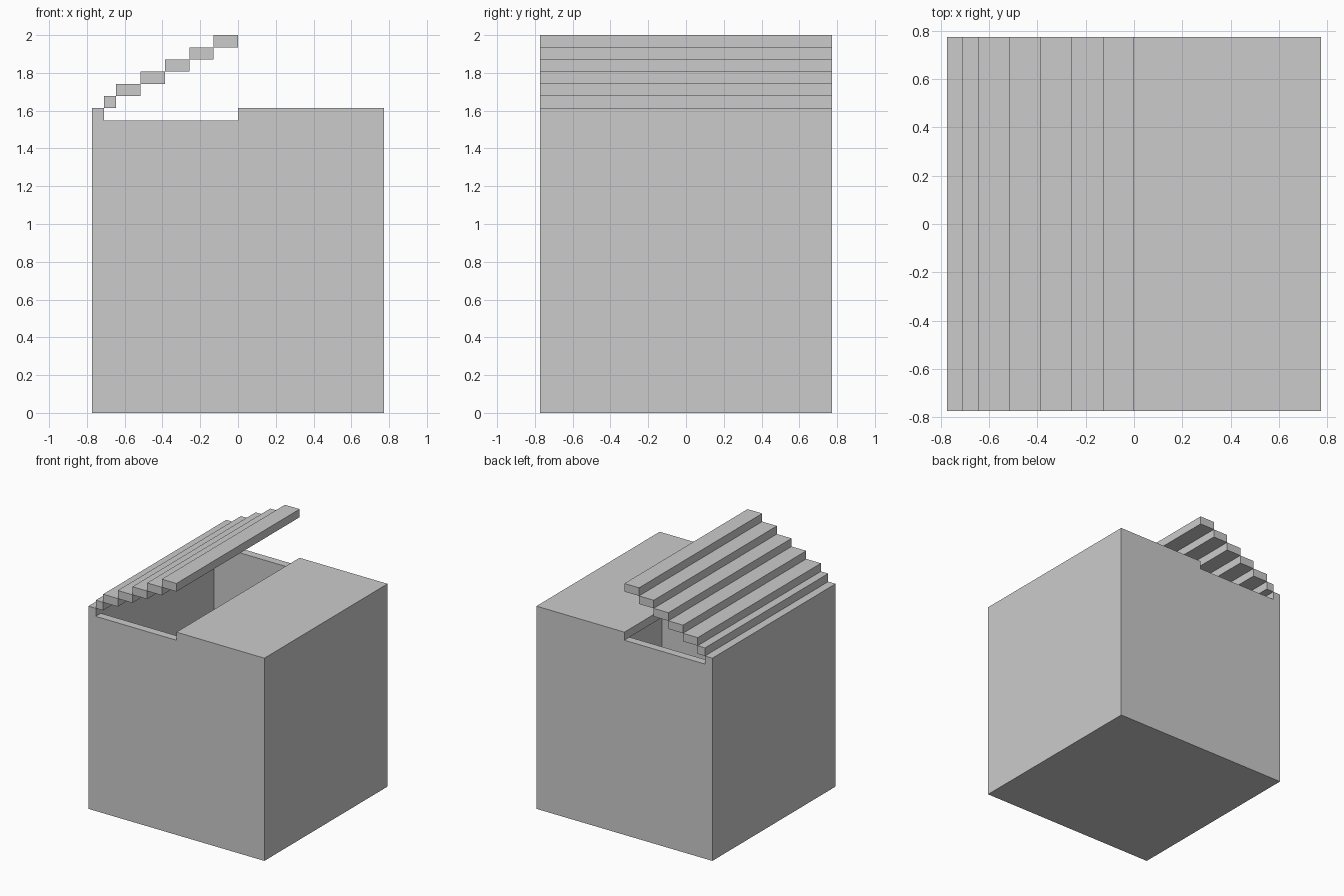
import bpy
import bmesh

if "Cube" in bpy.data.objects:
    bpy.data.objects.remove(bpy.data.objects["Cube"])

U = 2 / 31  # one block unit; the model is 31 units tall and 24 wide


def prism(name, profile, half_depth):
    """Extrude an x-z outline (in units) along y, centred on y = 0."""
    bm = bmesh.new()
    verts = [bm.verts.new((x * U, -half_depth * U, z * U)) for x, z in profile]
    face = bm.faces.new(verts)
    new = bmesh.ops.extrude_face_region(bm, geom=[face])["geom"]
    bmesh.ops.translate(bm, vec=(0, 2 * half_depth * U, 0),
                        verts=[v for v in new if isinstance(v, bmesh.types.BMVert)])
    bmesh.ops.recalc_face_normals(bm, faces=bm.faces)
    mesh = bpy.data.meshes.new(name)
    bm.to_mesh(mesh)
    bm.free()
    obj = bpy.data.objects.new(name, mesh)
    bpy.context.collection.objects.link(obj)
    return obj


def rect(x0, x1, z0, z1):
    return [(x0, z0), (x1, z0), (x1, z1), (x0, z1)]


def cut(target, cutter):
    mod = target.modifiers.new(cutter.name, "BOOLEAN")
    mod.operation = "DIFFERENCE"
    mod.solver = "EXACT"
    mod.object = cutter
    cutter.hide_render = True
    cutter.hide_viewport = True
    cutter.display_type = "WIRE"


# Box body: left half of the top is notched away across the full depth
body = prism("box_body", [(-12, 0), (12, 0), (12, 25), (0, 25),
                          (0, 24), (-11, 24), (-11, 25), (-12, 25)], 12)

# Hollow inside with one-unit walls, open under the raised lid
cavity = prism("cavity_cutter", [(-11, 1), (11, 1), (11, 24), (0, 24),
                                 (0, 26), (-11, 26)], 11)
cut(body, cavity)

# Raised lid: stepped slats climbing from the left wall to the middle
prism("lid_slat_1", rect(-11, -10, 25, 26), 12)
for i in range(5):
    x = -10 + 2 * i
    prism(f"lid_slat_{i + 2}", rect(x, x + 2, 26 + i, 27 + i), 12)
